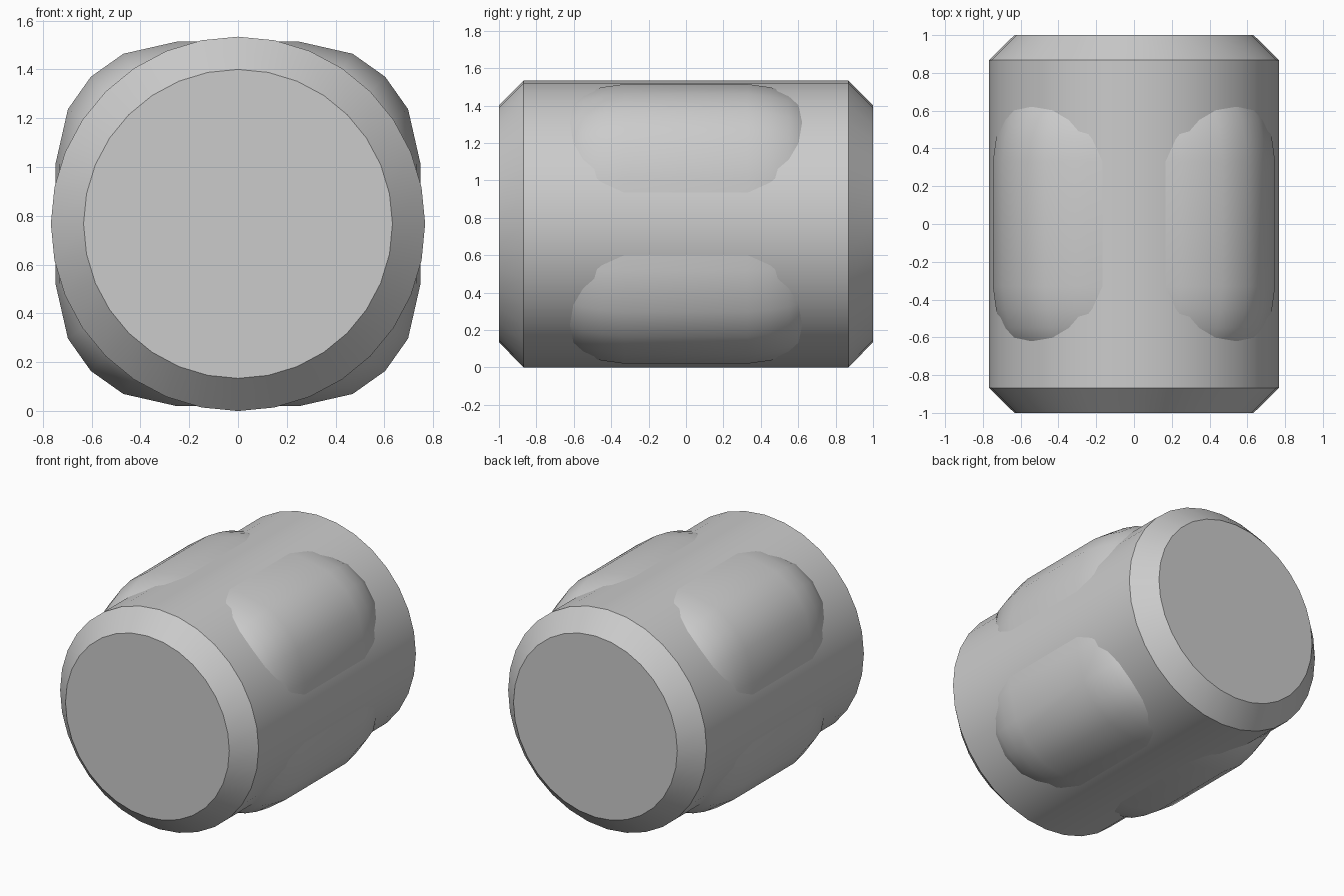
import bpy
import math

cube = bpy.data.objects.get("Cube")
if cube:
    bpy.data.objects.remove(cube, do_unlink=True)

CENTRE_Z = 0.767

grey = bpy.data.materials.new("light_grey")
grey.use_nodes = True
colour = (0.6, 0.6, 0.6, 1)
grey.diffuse_color = colour
grey.node_tree.nodes["Principled BSDF"].inputs["Base Color"].default_value = colour


def loft(name, profile, stations, angle):
    """Skin a cross-section along y; stations are (y, scale) pairs."""
    n = len(profile)
    verts = [(x * s, y, z * s) for y, s in stations for x, z in profile]
    faces = [(r * n + i, (r + 1) * n + i, (r + 1) * n + (i + 1) % n, r * n + (i + 1) % n)
             for r in range(len(stations) - 1) for i in range(n)]
    last = (len(stations) - 1) * n
    faces += [tuple(range(n)), tuple(last + i for i in reversed(range(n)))]
    mesh = bpy.data.meshes.new(name)
    mesh.from_pydata(verts, [], faces)
    mesh.materials.append(grey)
    obj = bpy.data.objects.new(name, mesh)
    bpy.context.collection.objects.link(obj)
    obj.location.z = CENTRE_Z
    bpy.ops.object.select_all(action='DESELECT')
    obj.select_set(True)
    bpy.context.view_layer.objects.active = obj
    bpy.ops.object.shade_smooth_by_angle(angle=math.radians(angle))
    return obj


# Chamfered drum
circle = [(math.cos(math.tau * i / 32), math.sin(math.tau * i / 32)) for i in range(32)]
loft("drum_body", circle, [(-1, 0.633), (-0.868, 0.767), (0.868, 0.767), (1, 0.633)], 30)

# Rounded block whose four long corners swell out of the drum
corner = [(0.747, 0.25), (0.697, 0.47), (0.603, 0.603), (0.47, 0.697), (0.25, 0.747)]
section = []
for turn in range(4):
    section += corner
    corner = [(-z, x) for x, z in corner]
half = [(0.33, 1), (0.45, 0.978), (0.55, 0.945), (0.62, 0.9), (0.7, 0.82)]
loft("corner_bulges", section, [(-y, s) for y, s in reversed(half)] + half, 60)
